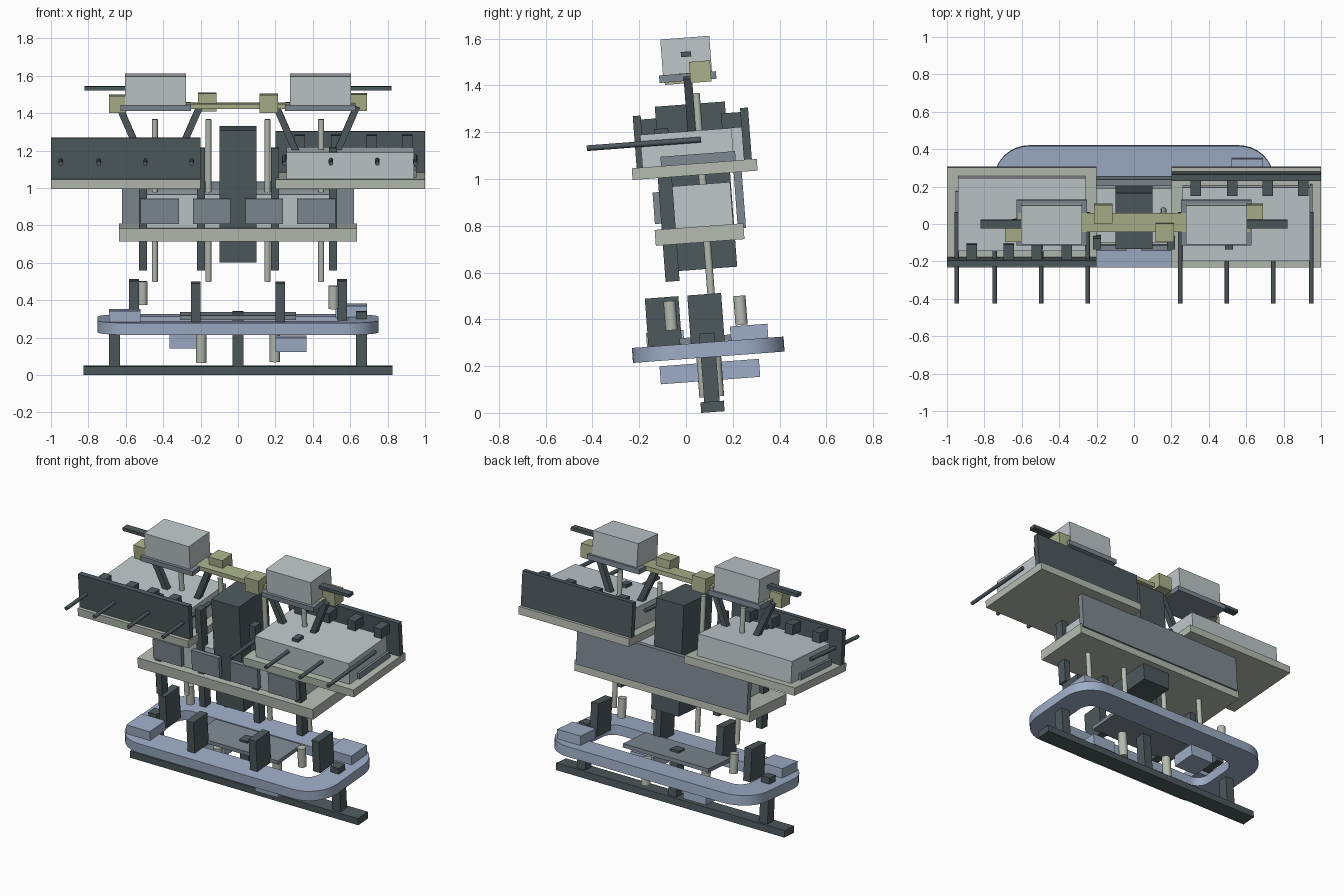
import bpy, bmesh, math
from mathutils import Matrix, Vector

if "Cube" in bpy.data.objects:
    bpy.data.objects.remove(bpy.data.objects["Cube"])

# Whole model leans forward slightly: everything is built upright, then tilted
TILT = Matrix.Rotation(math.radians(4.3), 4, 'X') @ Matrix.Translation((0, 0.115, 0))


def mat(name, col):
    m = bpy.data.materials.new(name)
    m.diffuse_color = (*col, 1)
    m.use_nodes = True
    m.node_tree.nodes["Principled BSDF"].inputs["Base Color"].default_value = m.diffuse_color
    return m


DARK = mat("dark_metal", (0.075, 0.1, 0.11))
BLUE = mat("pale_blue", (0.34, 0.42, 0.57))
SLATE = mat("slate", (0.21, 0.25, 0.29))
OLIVE = mat("olive", (0.4, 0.44, 0.26))
DECK = mat("deck_grey", (0.46, 0.5, 0.44))
PALE = mat("pale_grey", (0.52, 0.57, 0.59))


def finish(name, bm, local, material):
    bmesh.ops.recalc_face_normals(bm, faces=bm.faces)
    me = bpy.data.meshes.new(name)
    bm.to_mesh(me)
    bm.free()
    ob = bpy.data.objects.new(name, me)
    me.materials.append(material)
    bpy.context.collection.objects.link(ob)
    ob.matrix_world = TILT @ local
    return ob


def box(name, x, y, z, material):
    bm = bmesh.new()
    bmesh.ops.create_cube(bm, size=1)
    bmesh.ops.scale(bm, vec=(abs(x[1] - x[0]), y[1] - y[0], z[1] - z[0]), verts=bm.verts)
    c = Vector((sum(x), sum(y), sum(z))) / 2
    return finish(name, bm, Matrix.Translation(c), material)


def rod(name, a, b, r, material, sides=16, square=None):
    a, b = Vector(a), Vector(b)
    bm = bmesh.new()
    if square:
        bmesh.ops.create_cube(bm, size=1)
        bmesh.ops.scale(bm, vec=(square, square, (b - a).length), verts=bm.verts)
    else:
        bmesh.ops.create_cone(bm, cap_ends=True, segments=sides, radius1=r, radius2=r,
                              depth=(b - a).length)
        for f in bm.faces:
            f.smooth = len(f.verts) == 4
        for e in bm.edges:
            e.smooth = e.calc_face_angle(0) < 0.6
    d = (b - a).normalized()
    if square:
        rot = Matrix.Rotation(math.atan2(d.x, d.z), 4, 'Y')
    else:
        rot = d.to_track_quat('Z', 'Y').to_matrix().to_4x4()
    return finish(name, bm, Matrix.Translation((a + b) / 2) @ rot, material)


def rounded(hx, hy, r, n=8):
    pts = []
    for k, (sx, sy) in enumerate(((1, 1), (-1, 1), (-1, -1), (1, -1))):
        for i in range(n + 1):
            t = math.pi / 2 * (k + i / n)
            pts.append((sx * (hx - r) + r * math.cos(t), sy * (hy - r) + r * math.sin(t)))
    return pts


# Base bar with three posts
box("base_bar", (-.827, .827), (-.05, .05), (-.005, .04), DARK)
for x in (-.66, 0, .66):
    box("base_post", (x - .03, x + .03), (-.034, .032), (.04, .333), DARK)

# Rounded ring frame
bm = bmesh.new()
loops = []
for pts, z in ((rounded(.75, .325, .19), .23), (rounded(.75, .325, .19), .294),
               (rounded(.59, .165, .08), .294), (rounded(.59, .165, .08), .23)):
    loops.append([bm.verts.new((px, py, z)) for px, py in pts])
for k in range(4):
    p, q = loops[k], loops[(k + 1) % 4]
    for i in range(len(p)):
        j = (i + 1) % len(p)
        f = bm.faces.new((p[i], p[j], q[j], q[i]))
        f.smooth = k in (0, 2)
for lp in loops:
    for i in range(len(lp)):
        bm.edges.get((lp[i], lp[(i + 1) % len(lp)])).smooth = False
finish("ring_frame", bm, Matrix(), BLUE)
box("centre_plate", (-.31, .31), (-.12, .12), (.295, .32), SLATE)

# Blocks, cylinders and uprights around the ring; s turns them half a turn about z
for s in (1, -1):
    def span(a, b):
        return tuple(sorted((s * a, s * b)))
    box("ring_top_block", span(.52, .69), span(.1, .26), (.29, .354), BLUE)
    box("ring_under_block", span(.2, .367), span(-.213, -.05), (.13, .207), BLUE)
    rod("lower_cylinder", (s * .197, s * .025, .06), (s * .197, s * .025, .23), .028, DECK)
    rod("upper_cylinder", (s * .51, s * -.15, .357), (s * .51, s * -.15, .482), .026, DECK)
    box("outer_upright", span(.53, .582), (-.072, .073), (.29, .5), DARK)
    box("inner_upright", span(.2, .252), (-.254, -.11), (.29, .5), DARK)

# Lower deck, centre column and back panel
box("lower_deck", (-.635, .635), (-.19, .19), (.722, .79), DECK)
box("centre_column", (-.1, .1), (-.15, .15), (.607, 1.315), DARK)
box("back_panel", (-.62, .62), (.165, .2), (.77, 1.015), SLATE)

for s in (1, -1):
    def span(a, b):
        return tuple(sorted((s * a, s * b)))
    # Deck blocks and front panels
    box("deck_block", span(.1, .5), (-.14, .147), (.79, .97), PALE)
    for a, b in ((.04, .24), (.315, .52)):
        box("front_panel", span(a, b), (-.187, -.16), (.815, .95), SLATE)
    # Square legs and thin rods running through both levels
    for x in (.197, .508):
        box("leg", span(x - .021, x + .021), (-.16, -.1), (.565, 1.22), DARK)
    for x in (.158, .445):
        rod("long_rod", (s * x, .03, .49), (s * x, .03, 1.36), .016, DECK)
    # Upper tray with its box and upright panel
    box("tray", span(.2, 1), (-.268, .268), (1.01, 1.06), DECK)
    box("tray_box", span(.26, .94), span(-.222, .17), (1.06, 1.2), PALE)
    box("tray_panel", span(.2, 1), span(.213, .247), (1.06, 1.282), DARK)
    box("tray_end_strip", span(.94, .955), span(-.142, .178), (1.06, 1.1), SLATE)
    for x in ((.33, .525, .715, .905) if s > 0 else (.36, .52, .67, .868)):
        box("panel_lug", span(x - .028, x + .028), span(.13, .213), (1.2, 1.265), DARK)
    for x in (.248, .497, .745, .948):
        rod("pin", (s * x, -.453, 1.16), (s * x, .036, 1.16), .012, DARK, 12)
    # Struts holding the head
    rod("outer_strut", (s * .53, 0, 1.19), (s * .635, 0, 1.43), 0, DARK, square=.036)
    rod("inner_strut", (s * .31, 0, 1.19), (s * .205, 0, 1.43), 0, DARK, square=.036)
    # Head plate, head box and side bar
    box("head_plate", span(.25, .627), (-.122, .122), (1.415, 1.447), SLATE)
    box("head_box", span(.278, .603), (-.105, .105), (1.447, 1.6), PALE)
    box("head_side_bar", span(.6, .82), (-.022, .022), (1.518, 1.54), DARK)
    box("outer_joint", span(.6, .69), span(.01, .1), (1.405, 1.495), OLIVE)
    box("inner_joint", span(.115, .215), span(-.1, 0), (1.405, 1.5), OLIVE)

# Cross bar joining the heads
box("cross_bar", (-.62, .62), (-.048, .052), (1.42, 1.448), OLIVE)
